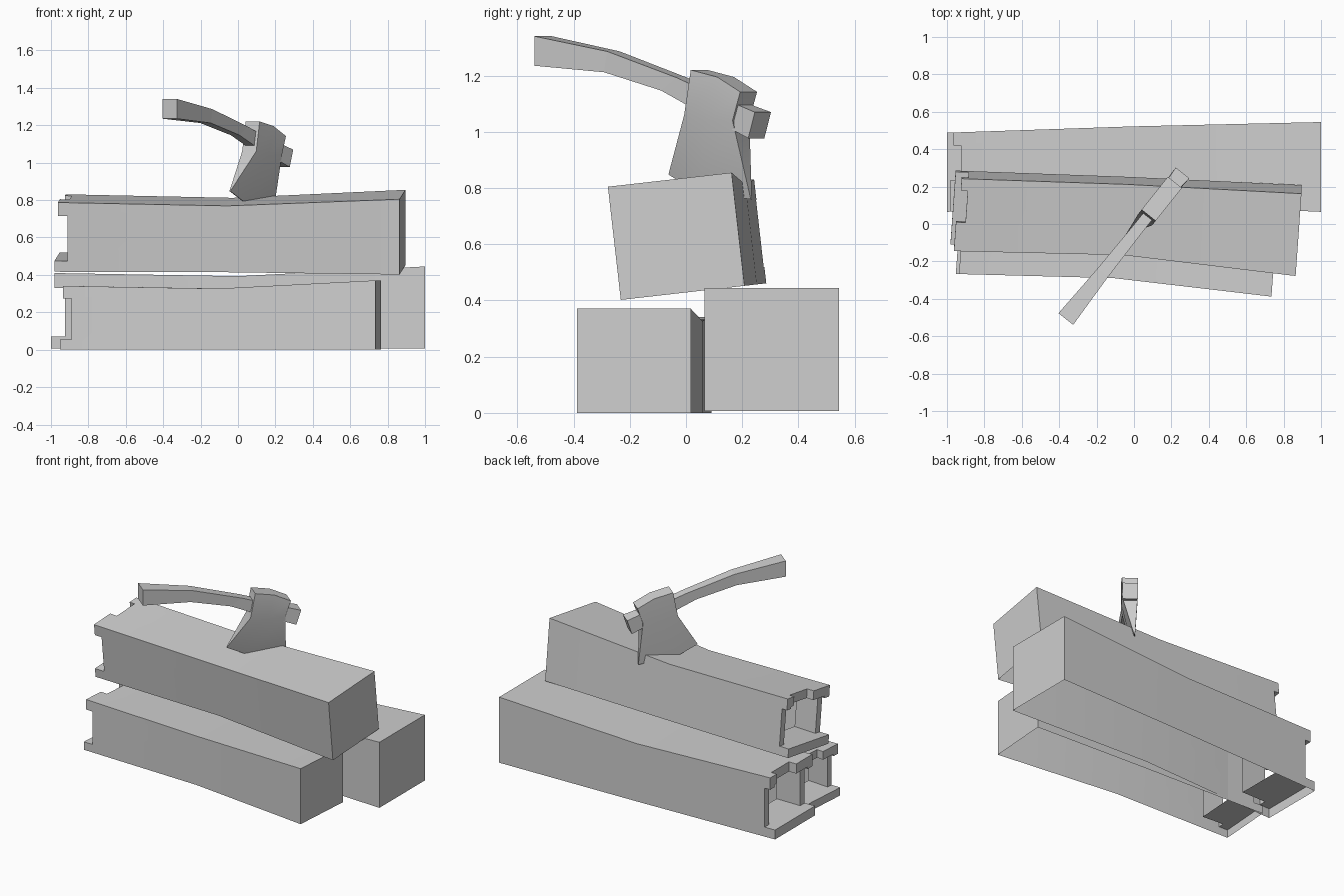
import bpy, bmesh, math
from mathutils import Matrix, Vector

old = bpy.data.objects.get("Cube")
if old:
    bpy.data.objects.remove(old, do_unlink=True)

TONE = (0.62, 0.62, 0.62, 1)
grey = bpy.data.materials.new("pale_grey")
grey.use_nodes = True
grey.diffuse_color = TONE
grey.node_tree.nodes["Principled BSDF"].inputs["Base Color"].default_value = TONE


def add_object(name, mesh, matrix=None):
    ob = bpy.data.objects.new(name, mesh)
    bpy.context.collection.objects.link(ob)
    if matrix:
        ob.matrix_world = matrix
    return ob


def loft(name, rings):
    """Closed solid skinned through rings with equal point counts."""
    bm = bmesh.new()
    loops = [[bm.verts.new(p) for p in ring] for ring in rings]
    n = len(loops[0])
    for a, b in zip(loops, loops[1:]):
        for i in range(n):
            j = (i + 1) % n
            bm.faces.new((a[i], a[j], b[j], b[i]))
    bm.faces.new(loops[0])
    bm.faces.new(loops[-1])
    bmesh.ops.recalc_face_normals(bm, faces=bm.faces)
    mesh = bpy.data.meshes.new(name)
    bm.to_mesh(mesh)
    bm.free()
    mesh.materials.append(grey)
    return mesh


def box(name, x, y, z):
    return loft(name, [[(px, y[0], z[0]), (px, y[1], z[0]),
                        (px, y[1], z[1]), (px, y[0], z[1])] for px in x])


def smooth(ob, angle):
    bpy.ops.object.select_all(action='DESELECT')
    ob.select_set(True)
    bpy.context.view_layer.objects.active = ob
    bpy.ops.object.shade_smooth_by_angle(angle=math.radians(angle))


# Beam: bent, tapered block (x, front y, back y, top z)
FLOOR = 0.007
HOLLOW = -0.75
stations = [(-1, 0.065, 0.488, 0.41), (0, 0.11, 0.522, 0.393), (1, 0.065, 0.545, 0.445)]
beam_mesh = loft("beam", [[(x, a, FLOOR), (x, b, FLOOR), (x, b, t), (x, a, t)]
                          for x, a, b, t in stations])
back_beam = add_object("back_beam", beam_mesh)

# Broken end: x, y and z ranges removed from the block
ALL_Y = (-0.5, 1)
cuts = [
    ((-1.2, -0.925), ALL_Y, (0.07, 0.33)),           # side walls set back
    ((-1.2, -0.98), ALL_Y, (0.3, 0.6)),              # top lip
    ((-1.2, -0.925), (0.235, 0.42), (0.3, 0.6)),     # notch in top lip
    ((-1.2, -0.965), (0.4, 1), (0.3, 0.6)),          # short back lip
    ((-1.2, HOLLOW), (0.115, 0.445), (0.07, 0.345)), # hollow
]
cutters = []
for rng in cuts:
    cutter = add_object("cutter", box("cutter", *rng))
    cutter.hide_render = True
    cutters.append(cutter)
    mod = back_beam.modifiers.new("cut", 'BOOLEAN')
    mod.operation = 'DIFFERENCE'
    mod.solver = 'EXACT'
    mod.object = cutter
bpy.context.view_layer.update()
deps = bpy.context.evaluated_depsgraph_get()
cut_mesh = bpy.data.meshes.new_from_object(back_beam.evaluated_get(deps))
back_beam.modifiers.clear()
back_beam.data = cut_mesh
for c in cutters:
    bpy.data.objects.remove(c, do_unlink=True)

# The beam is an open shell: no underside, no wall behind the hollow
bm = bmesh.new()
bm.from_mesh(cut_mesh)
open_faces = [f for f in bm.faces
              if all(abs(v.co.z - FLOOR) < 0.002 for v in f.verts)
              or all(abs(v.co.x - HOLLOW) < 0.002 for v in f.verts)]
bmesh.ops.delete(bm, geom=open_faces, context='FACES')
bm.to_mesh(cut_mesh)
bm.free()
smooth(back_beam, 20)


# Smaller copies of the beam, placed by their lower front corner
def place_beam(name, scale, corner, turn, tilt):
    rot = (Matrix.Rotation(math.radians(tilt), 4, 'X')
           @ Matrix.Rotation(math.radians(turn), 4, 'Z'))
    m = (Matrix.Translation(corner) @ rot @ Matrix.Scale(scale, 4)
         @ Matrix.Translation((-1, -0.065, -FLOOR)))
    return add_object(name, back_beam.data, m)


place_beam("front_beam", 0.846, Vector((0.735, -0.388, 0)), -4.1, 0)
place_beam("top_beam", 0.925, Vector((0.864, -0.232, 0.402)), -4.05, 6.5)

# Axe, drawn along its own x axis and then turned
axe_matrix = Matrix.Translation((0.041, 0, 0)) @ Matrix.Rotation(math.radians(51.4), 4, 'Z')

# Handle: (top x, top z, bottom x, bottom z, half width)
handle = [(-0.65, 1.34, -0.65, 1.235, 0.05), (-0.33, 1.286, -0.345, 1.212, 0.036),
          (-0.02, 1.193, -0.09, 1.147, 0.03), (0.14, 1.135, 0.12, 1.055, 0.03),
          (0.35, 1.07, 0.32, 0.977, 0.046)]
add_object("axe_handle", loft("axe_handle", [
    [(tx, w, tz), (tx, -w, tz), (bx, -w, bz), (bx, w, bz)]
    for tx, tz, bx, bz, w in handle]), axe_matrix)

# Head: rows from the top down to the cutting edge, with half width;
# the local side axis is flipped, and the edge leans to one side
rows = [([(0.06, 1.22), (0.18, 1.195), (0.285, 1.142)], 0, 0.048),
        ([(0.03, 1.06), (0.14, 1.04), (0.25, 1.04)], 0, 0.048),
        ([(-0.1, 0.848), (0.03, 0.785), (0.275, 0.76)], 0.028, 0.003)]
head = add_object("axe_head", loft("axe_head", [
    [(x, lean + w, z) for x, z in pts] + [(x, lean - w, z) for x, z in reversed(pts)]
    for pts, lean, w in rows]), axe_matrix)
smooth(head, 25)
